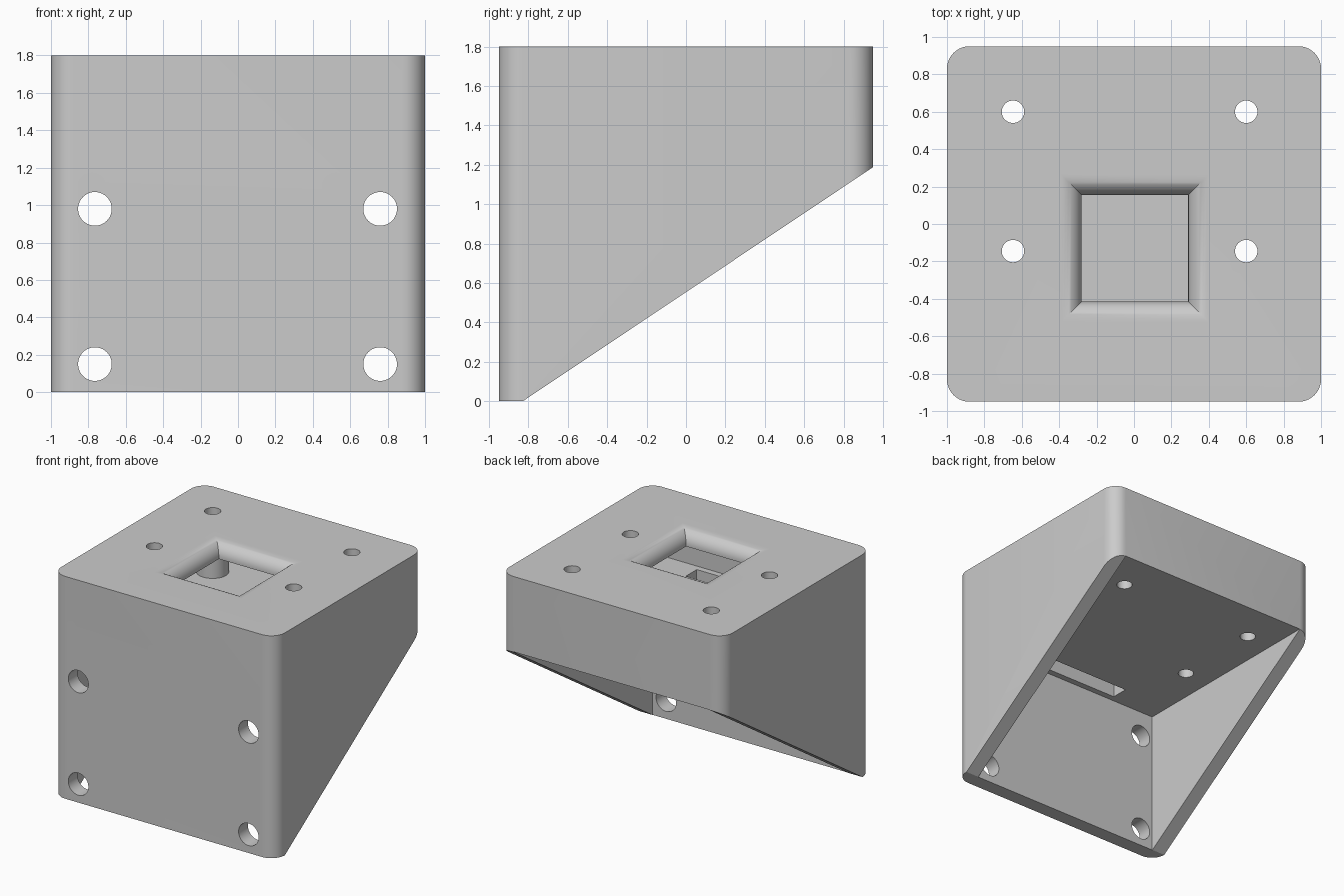
import bpy, bmesh, math
from mathutils import Matrix, Vector

if "Cube" in bpy.data.objects:
    bpy.data.objects.remove(bpy.data.objects["Cube"], do_unlink=True)

HEIGHT = 1.8
WALL = 0.12
FLOOR = 1.19            # underside of the electronics bay
HALF_X, HALF_Y = 1.0, 0.95
IN_X, IN_Y = HALF_X - WALL, HALF_Y - WALL
TOP_HOLES = [(x, y) for x in (-0.647, 0.6) for y in (-0.145, 0.6)]
FRONT_HOLES = [(x, z) for x in (-0.765, 0.76) for z in (0.15, 0.98)]

grey = bpy.data.materials.new("plain grey")
grey.use_nodes = True
grey.diffuse_color = (0.6, 0.6, 0.6, 1)
grey.node_tree.nodes["Principled BSDF"].inputs["Base Color"].default_value = (0.6, 0.6, 0.6, 1)


def finish(name, bm):
    bmesh.ops.recalc_face_normals(bm, faces=bm.faces)
    mesh = bpy.data.meshes.new(name)
    bm.to_mesh(mesh)
    bm.free()
    mesh.materials.append(grey)
    obj = bpy.data.objects.new(name, mesh)
    bpy.context.collection.objects.link(obj)
    return obj


def box(name, low, high, corner=0):
    low, high = Vector(low), Vector(high)
    bm = bmesh.new()
    bmesh.ops.create_cube(bm, size=1)
    for v in bm.verts:
        v.co = Vector(l + (h - l) * (c + 0.5) for l, h, c in zip(low, high, v.co))
    if corner:
        upright = [e for e in bm.edges if abs(e.verts[0].co.z - e.verts[1].co.z) > 0.1]
        bmesh.ops.bevel(bm, geom=upright, offset=corner, segments=10, profile=0.5, affect='EDGES')
    return finish(name, bm)


def loft(name, rings):
    """Closed solid through matching rings of points."""
    bm = bmesh.new()
    loops = [[bm.verts.new(p) for p in ring] for ring in rings]
    for a, b in zip(loops, loops[1:]):
        for i in range(len(a)):
            j = (i + 1) % len(a)
            bm.faces.new((a[i], a[j], b[j], b[i]))
    bm.faces.new(loops[0])
    bm.faces.new(loops[-1])
    return finish(name, bm)


def cylinder(name, centre, radius, length, along_y=False):
    bm = bmesh.new()
    turn = Matrix.Rotation(math.pi / 2, 4, 'X') if along_y else Matrix()
    bmesh.ops.create_cone(bm, cap_ends=True, segments=40, radius1=radius, radius2=radius,
                          depth=length, matrix=Matrix.Translation(centre) @ turn)
    return finish(name, bm)


def cut(target, cutter):
    mod = target.modifiers.new("cut", 'BOOLEAN')
    mod.operation = 'DIFFERENCE'
    mod.solver = 'EXACT'
    mod.object = cutter
    bpy.context.view_layer.objects.active = target
    bpy.ops.object.modifier_apply(modifier=mod.name)
    bpy.data.objects.remove(cutter, do_unlink=True)


# Outer block with rounded upright corners
body = box("bracket_housing", (-HALF_X, -HALF_Y, 0), (HALF_X, HALF_Y, HEIGHT), WALL)

# Sloped underside
profile = [(-1.028, -0.134), (1.052, 1.256), (1.052, -0.134)]
cut(body, loft("slope_cutter", [[(x, y, z) for y, z in profile] for x in (-1.2, 1.2)]))

# Open space below, between the side walls
cut(body, box("hollow_cutter", (-IN_X, -IN_Y, -0.2), (IN_X, 1.2, FLOOR)))

# Enclosed bay under the lid, leaving a round boss at each screw hole
bay = box("bay_cutter", (-IN_X, -IN_Y, FLOOR + WALL), (IN_X, IN_Y, HEIGHT - WALL))
for x, y in TOP_HOLES:
    cut(bay, cylinder("boss", (x, y, 1.5), 0.12, 1))
cut(body, bay)

# Square opening in the lid with a rolled edge
rings = []
levels = [(0.285, 1.6)]
for i in range(13):
    t = math.pi / 2 * i / 12
    levels.append((0.285 + 0.11 * (1 - math.cos(t)), HEIGHT - 0.11 + 0.11 * math.sin(t)))
levels.append((levels[-1][0], HEIGHT + 0.1))
for h, z in levels:
    rings.append([(0.005 + sx * h, -0.13 + sy * h, z)
                  for sx, sy in ((-1, -1), (1, -1), (1, 1), (-1, 1))])
cut(body, loft("opening_cutter", rings))

# Cable slot through the bay floor
cut(body, box("slot_cutter", (-0.45, -0.78, FLOOR - 0.1), (0.45, -0.64, FLOOR + 0.2)))

# Screw holes through the lid and the front plate
for x, y in TOP_HOLES:
    cut(body, cylinder("lid_hole", (x, y, 1.5), 0.06, 1))
for x, z in FRONT_HOLES:
    cut(body, cylinder("front_hole", (x, -0.9, z), 0.09, 0.4, True))

bpy.ops.object.select_all(action='DESELECT')
body.select_set(True)
bpy.context.view_layer.objects.active = body
bpy.ops.object.shade_smooth_by_angle(angle=math.radians(30))
